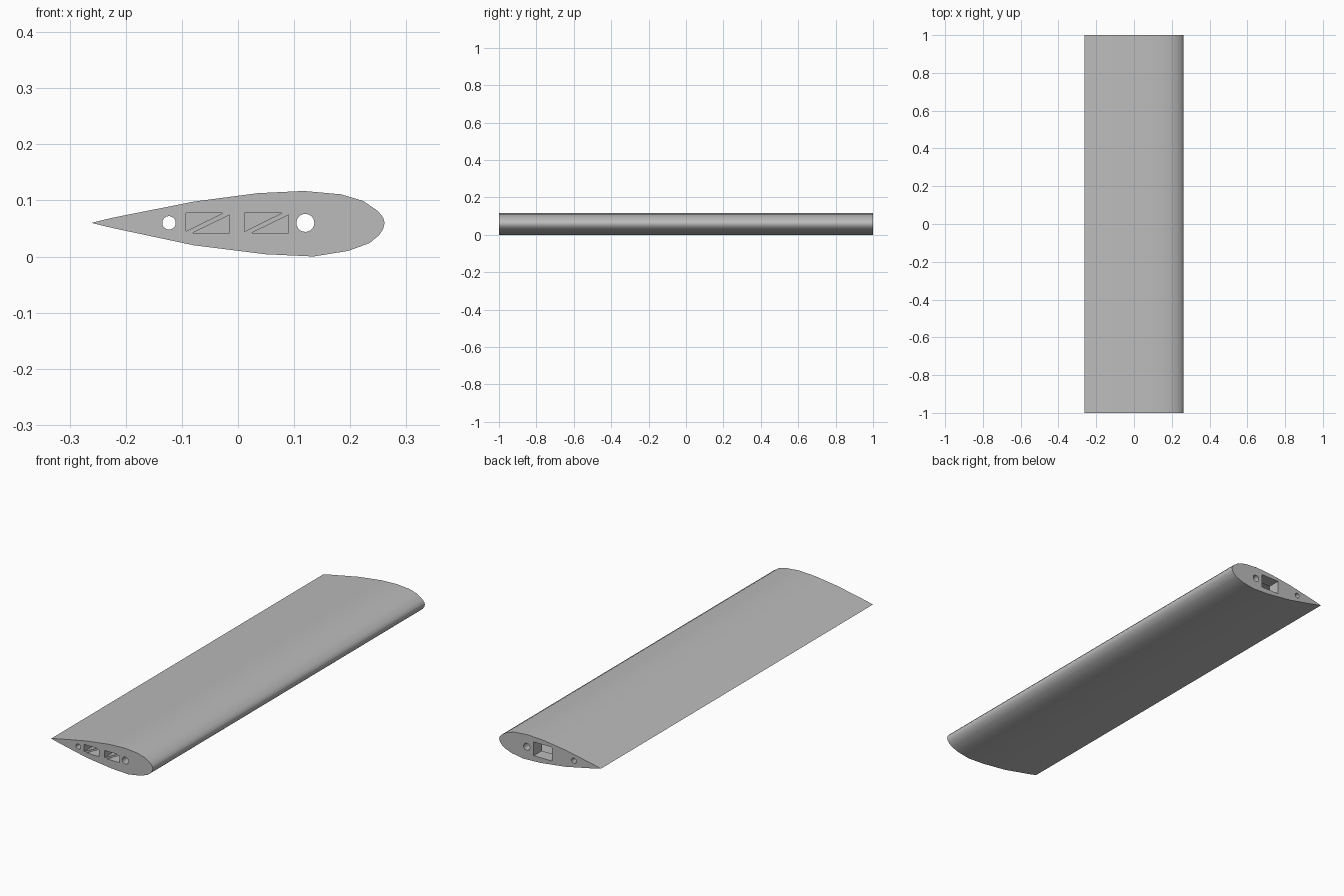
import bpy, bmesh, math

cube = bpy.data.objects.get("Cube")
if cube:
    bpy.data.objects.remove(cube)

grey = bpy.data.materials.new("plain grey")
grey.use_nodes = True
grey.diffuse_color = (0.5, 0.5, 0.5, 1)
grey.node_tree.nodes["Principled BSDF"].inputs["Base Color"].default_value = grey.diffuse_color

# Wing section (x, z), from the trailing edge over the top and back below
SECTION = [(-0.262, 0.06), (-0.225, 0.069), (-0.079, 0.098), (0.035, 0.113),
           (0.117, 0.117), (0.184, 0.111), (0.224, 0.099), (0.25, 0.081),
           (0.259, 0.07), (0.262, 0.06), (0.259, 0.049), (0.252, 0.038),
           (0.235, 0.024), (0.197, 0.01), (0.135, 0.0), (0.049, 0.004),
           (-0.079, 0.02), (-0.225, 0.051)]
MID_Z = 0.06


def circle(x, r, n=32):
    return [(x + r * math.cos(2 * math.pi * i / n), MID_Z + r * math.sin(2 * math.pi * i / n))
            for i in range(n)]


def rectangle(x0, x1, z0, z1):
    return [(x0, z0), (x1, z0), (x1, z1), (x0, z1)]


def braced_window(x):
    """Two triangles that leave a diagonal brace between them."""
    return [[(x, 0.045), (x + 0.067, 0.078), (x, 0.078)],
            [(x + 0.012, 0.042), (x + 0.078, 0.042), (x + 0.078, 0.074)]]


def shrink(loop, f):
    return [(x * f, MID_Z + (z - MID_Z) * f) for x, z in loop]


def extrude(name, loops, y, depth, filled=True):
    """Extrude closed loops along y; inner loops become holes."""
    curve = bpy.data.curves.new(name, 'CURVE')
    curve.dimensions = '2D'
    curve.fill_mode = 'BOTH' if filled else 'NONE'
    curve.extrude = depth / 2
    for loop in loops:
        spline = curve.splines.new('POLY')
        spline.points.add(len(loop) - 1)
        for point, (x, z) in zip(spline.points, loop):
            point.co = (x, z, 0, 1)
        spline.use_cyclic_u = True
    helper = bpy.data.objects.new(name + " curve", curve)
    bpy.context.collection.objects.link(helper)
    graph = bpy.context.evaluated_depsgraph_get()
    mesh = bpy.data.meshes.new_from_object(helper.evaluated_get(graph))
    bpy.data.objects.remove(helper)

    bm = bmesh.new()
    bm.from_mesh(mesh)
    bmesh.ops.remove_doubles(bm, verts=bm.verts, dist=0.00001)
    for v in bm.verts:
        v.co = (v.co.x, y - v.co.z, v.co.y)
    bmesh.ops.recalc_face_normals(bm, faces=bm.faces)
    for f in bm.faces:
        f.smooth = False
    bm.to_mesh(mesh)
    bm.free()
    mesh.materials.clear()
    mesh.materials.append(grey)
    obj = bpy.data.objects.new(name, mesh)
    bpy.context.collection.objects.link(obj)
    return obj


# Outer skin, smooth around the leading edge
skin = extrude("wing_skin", [SECTION], 0, 2, filled=False)
bpy.ops.object.select_all(action='DESELECT')
skin.select_set(True)
bpy.context.view_layer.objects.active = skin
bpy.ops.object.shade_smooth_by_angle(angle=math.radians(60))

# Ribs, all pierced by the two rod holes
rib_outline = shrink(SECTION, 0.998)
rods = [circle(-0.123, 0.012), circle(0.12, 0.016)]
front_windows = braced_window(-0.093) + braced_window(0.012)
back_window = rectangle(-0.01, 0.084, 0.028, 0.092)

extrude("front_rib", [rib_outline] + rods + front_windows, -0.97, 0.06)
extrude("back_rib", [rib_outline] + rods + [back_window], 0.97, 0.06)
for i, y in enumerate((-0.85, -0.4, 0, 0.4, 0.8)):
    extrude(f"inner_rib_{i + 1}", [rib_outline] + rods, y, 0.02)
